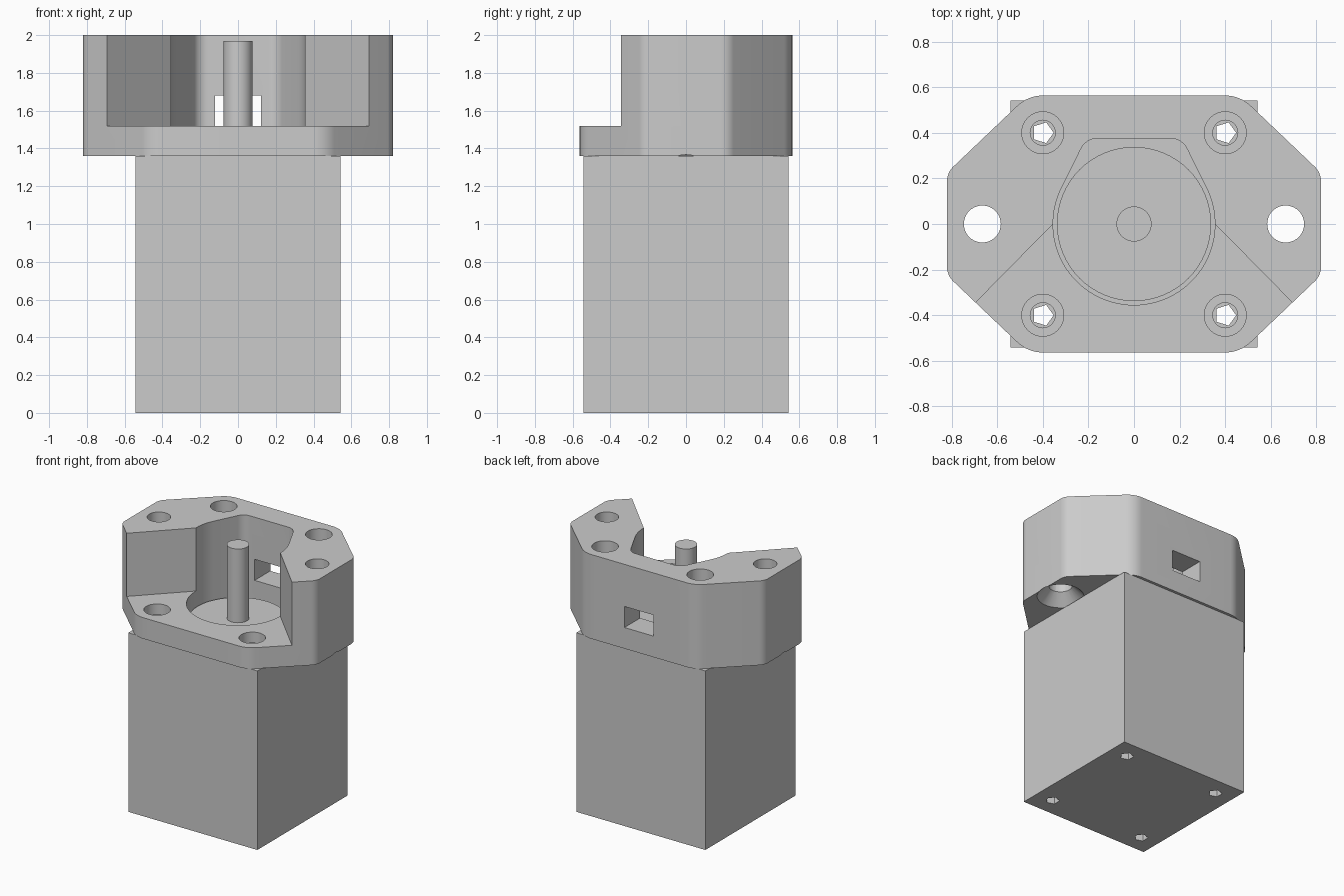
import bpy, bmesh, math
from mathutils import Vector

cube = bpy.data.objects.get("Cube")
if cube:
    bpy.data.objects.remove(cube, do_unlink=True)

grey = bpy.data.materials.new("plain grey")
grey.use_nodes = True
grey.diffuse_color = (0.6, 0.6, 0.6, 1)
grey.node_tree.nodes["Principled BSDF"].inputs["Base Color"].default_value = (0.6, 0.6, 0.6, 1)


def loft(name, lower, upper, z0, z1):
    """Closed solid between two outlines with equal point counts."""
    bm = bmesh.new()
    a = [bm.verts.new((x, y, z0)) for x, y in lower]
    b = [bm.verts.new((x, y, z1)) for x, y in upper]
    bm.faces.new(a)
    bm.faces.new(b)
    for i in range(len(a)):
        j = (i + 1) % len(a)
        bm.faces.new((a[i], a[j], b[j], b[i]))
    bmesh.ops.recalc_face_normals(bm, faces=bm.faces)
    mesh = bpy.data.meshes.new(name)
    bm.to_mesh(mesh)
    bm.free()
    mesh.materials.append(grey)
    obj = bpy.data.objects.new(name, mesh)
    bpy.context.collection.objects.link(obj)
    return obj


def prism(name, outline, z0, z1):
    return loft(name, outline, outline, z0, z1)


def ring(r, n=48, cx=0, cy=0):
    return [(cx + r * math.cos(math.tau * i / n), cy + r * math.sin(math.tau * i / n))
            for i in range(n)]


def rectangle(x, y0, y1):
    return [(-x, y0), (x, y0), (x, y1), (-x, y1)]


def fillet(before, corner, after, r, steps=8):
    """Arc points that round one corner of an outline."""
    p = Vector(corner)
    a = (Vector(before) - p).normalized()
    b = (Vector(after) - p).normalized()
    half = a.angle(b) / 2
    centre = p + (a + b).normalized() * r / math.sin(half)
    start = (p + a * r / math.tan(half) - centre).normalized()
    end = (p + b * r / math.tan(half) - centre).normalized()
    return [tuple(centre + start.lerp(end, i / steps).normalized() * r)
            for i in range(steps + 1)]


def cut(obj, cutter):
    cutter.hide_render = True
    mod = obj.modifiers.new("cut", 'BOOLEAN')
    mod.object = cutter
    mod.operation = 'DIFFERENCE'
    mod.solver = 'EXACT'
    bpy.context.view_layer.objects.active = obj
    bpy.ops.object.modifier_apply(modifier=mod.name)
    bpy.data.objects.remove(cutter, do_unlink=True)


BASE, PLATE, TOP = 1.36, 1.52, 2.0
corners = [(sx * 0.4, sy * 0.4) for sx in (-1, 1) for sy in (-1, 1)]

# Motor: square body with screw holes, raised boss and shaft
body = prism("motor_body", rectangle(0.542, -0.542, 0.542), 0, BASE)
for x, y in corners:
    cut(body, prism("cutter", ring(0.048, 5, x, y), -0.1, BASE + 0.1))
boss = prism("motor_boss", ring(0.338, 64), BASE, 1.41)
shaft = prism("motor_shaft", ring(0.077, 32), 1.40, 1.97)

# Bracket: elongated octagon with rounded corners
octagon = [(0.82, -0.225), (0.82, 0.225), (0.465, 0.563), (-0.465, 0.563),
           (-0.82, 0.225), (-0.82, -0.225), (-0.465, -0.563), (0.465, -0.563)]
outline = []
for i, c in enumerate(octagon):
    radius = 0.09 if abs(c[0]) > 0.6 else 0.16
    outline += fillet(octagon[i - 1], c, octagon[(i + 1) % 8], radius)
bracket = prism("mounting_bracket", outline, BASE, TOP)

# Central bore: circle that widens tangentially to a flat back
R, bx, by = 0.355, 0.21, 0.375
ang = math.atan2(by, bx) - math.acos(R / math.hypot(bx, by))
sweep = math.pi + 2 * ang
bore = [(R * math.cos(ang - sweep * i / 56), R * math.sin(ang - sweep * i / 56))
        for i in range(57)]
first, last = bore[0], bore[-1]
bore += fillet(last, (-bx, by), (bx, by), 0.08)
bore += fillet((-bx, by), (bx, by), first, 0.08)
cut(bracket, prism("cutter", bore, BASE - 0.1, TOP + 0.1))

# Open front above the base plate
cut(bracket, prism("cutter", [(-0.355, 0), (-1.34, -1), (1.34, -1), (0.355, 0)],
                   PLATE, TOP + 0.1))

# Window in the back wall
cut(bracket, prism("cutter", rectangle(0.123, 0.2, 0.8), PLATE, 1.68))

# Counterbored screw holes
for x, y in corners:
    cut(bracket, prism("cutter", ring(0.055, 32, x, y), BASE - 0.1, TOP + 0.1))
    cut(bracket, prism("cutter", ring(0.092, 32, x, y), 1.44, TOP + 0.1))

# Side mounting holes, countersunk underneath
for x in (-0.665, 0.665):
    cut(bracket, prism("cutter", ring(0.081, 40, x), BASE - 0.1, TOP + 0.1))
    cut(bracket, loft("cutter", ring(0.182, 40, x), ring(0.08, 40, x),
                      BASE - 0.02, BASE + 0.082))

# Smooth round walls, keep hard edges
for obj in (body, boss, shaft, bracket):
    bpy.ops.object.select_all(action='DESELECT')
    obj.select_set(True)
    bpy.context.view_layer.objects.active = obj
    bpy.ops.object.shade_smooth_by_angle(angle=math.radians(30))
